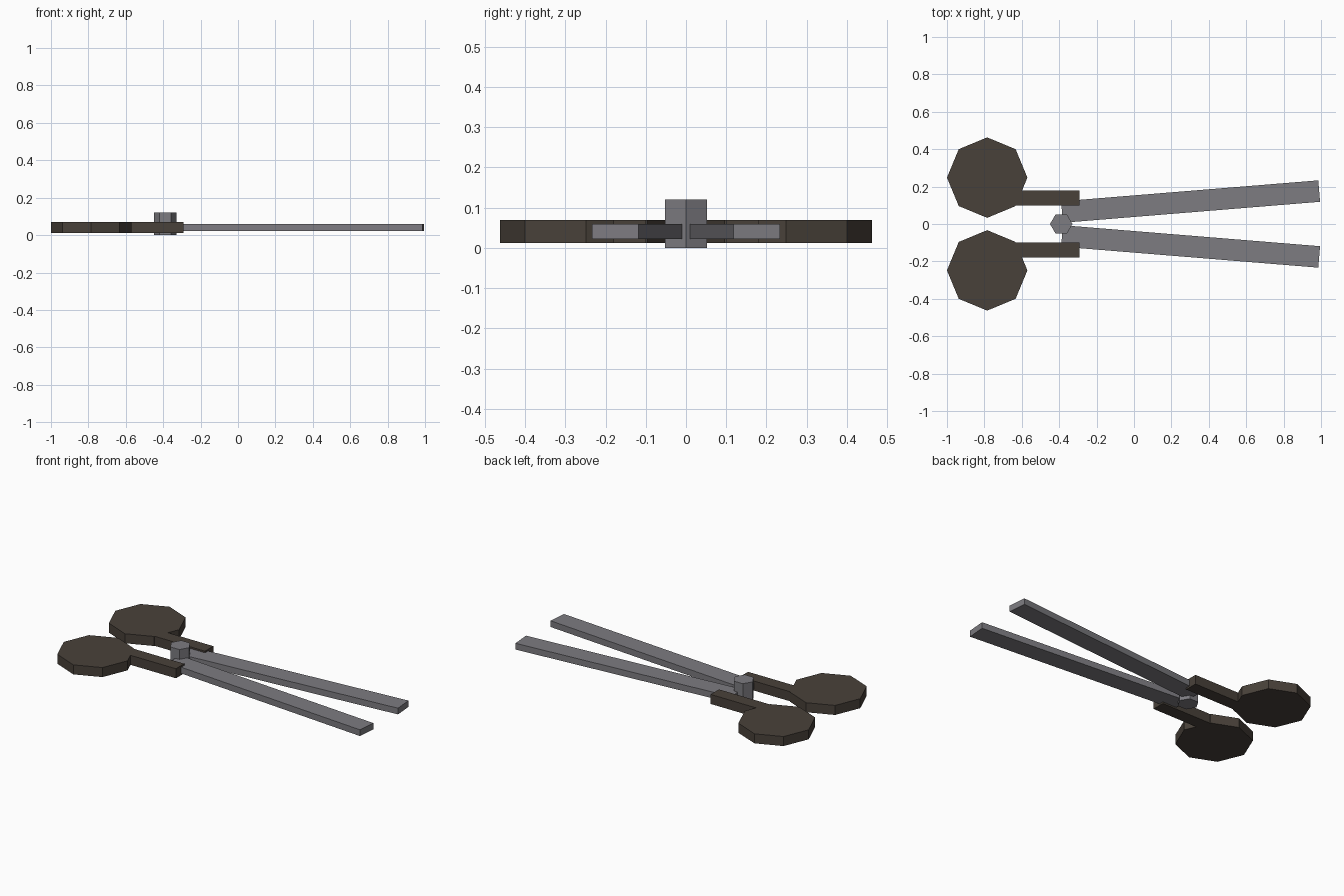
import bpy
import bmesh
from math import atan2, hypot, pi
from mathutils import Matrix, Vector

cube = bpy.data.objects.get("Cube")
if cube:
    bpy.data.objects.remove(cube)


def material(name, colour):
    mat = bpy.data.materials.new(name)
    mat.use_nodes = True
    mat.diffuse_color = (*colour, 1)
    mat.node_tree.nodes["Principled BSDF"].inputs["Base Color"].default_value = (*colour, 1)
    return mat


def finish(name, bm, mat):
    mesh = bpy.data.meshes.new(name)
    bmesh.ops.recalc_face_normals(bm, faces=bm.faces)
    bm.to_mesh(mesh)
    bm.free()
    mesh.materials.append(mat)
    obj = bpy.data.objects.new(name, mesh)
    bpy.context.collection.objects.link(obj)


def bar(name, start, end, width, low, high, mat):
    """Flat bar between two points of its centre line."""
    dx, dy = end[0] - start[0], end[1] - start[1]
    centre = Vector(((start[0] + end[0]) / 2, (start[1] + end[1]) / 2, (low + high) / 2))
    bm = bmesh.new()
    bmesh.ops.create_cube(bm, size=1, matrix=(
        Matrix.Translation(centre) @ Matrix.Rotation(atan2(dy, dx), 4, "Z")
        @ Matrix.Diagonal((hypot(dx, dy), width, high - low, 1))))
    finish(name, bm, mat)


def prism(name, x, y, radius, sides, low, high, mat):
    """Upright prism with a corner pointing along y."""
    bm = bmesh.new()
    bmesh.ops.create_cone(
        bm, cap_ends=True, segments=sides, radius1=radius, radius2=radius, depth=high - low,
        matrix=Matrix.Translation((x, y, (low + high) / 2)) @ Matrix.Rotation(pi / 2, 4, "Z"))
    finish(name, bm, mat)


steel = material("grey steel", (0.205, 0.2, 0.218))
grip = material("dark brown grip", (0.066, 0.053, 0.042))

# Pivot bolt
prism("pivot_bolt", -0.389, 0, 0.06, 6, 0, 0.12, steel)

# Mirrored blades, grips and grip arms
for side, s in (("back", 1), ("front", -1)):
    bar(side + "_blade", (-0.385, s * 0.064), (0.99, s * 0.176), 0.115, 0.022, 0.06, steel)
    prism(side + "_grip", -0.785, s * 0.248, 0.215, 8, 0.012, 0.07, grip)
    bar(side + "_grip_arm", (-0.64, s * 0.14), (-0.292, s * 0.14), 0.08, 0.012, 0.07, grip)
